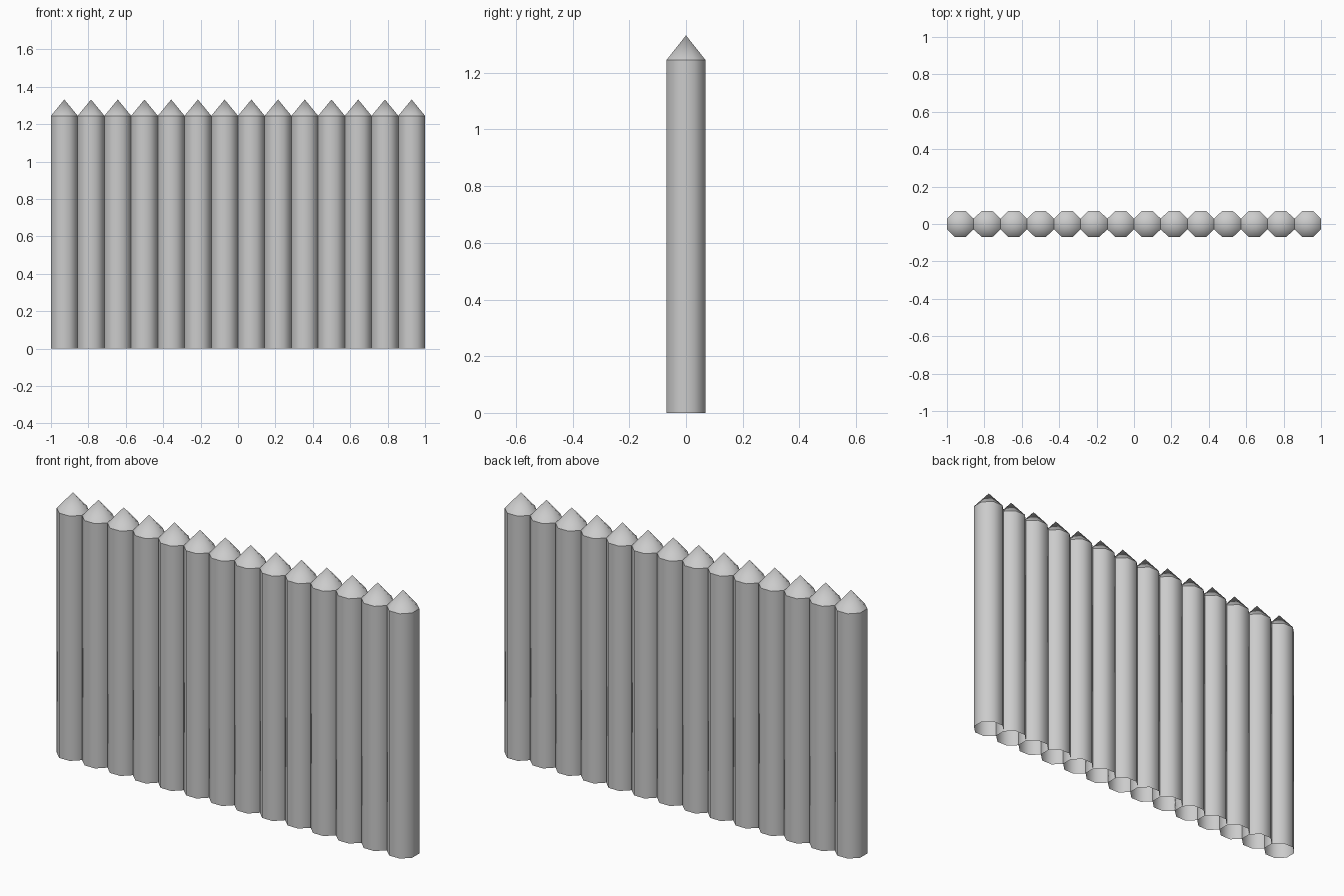
import bpy, bmesh, math

if "Cube" in bpy.data.objects:
    bpy.data.objects.remove(bpy.data.objects["Cube"])

COUNT = 14
PITCH = 2.0 / COUNT
SHAFT_H, TOTAL_H = 1.245, 1.332
HALF_X, HALF_Y = PITCH / 2, 0.069


def octagon(bm, z):
    """Ring of eight vertices with flats facing x and y."""
    c = math.cos(math.pi / 8)
    return [bm.verts.new((HALF_X / c * math.cos(a), HALF_Y / c * math.sin(a), z))
            for a in (math.pi / 8 + i * math.pi / 4 for i in range(8))]


def finish(bm, name):
    for f in bm.faces:
        f.smooth = True
    mesh = bpy.data.meshes.new(name)
    bm.to_mesh(mesh)
    bm.free()
    return mesh


# Open eight-sided shaft
bm = bmesh.new()
low, high = octagon(bm, 0), octagon(bm, SHAFT_H)
for i in range(8):
    j = (i + 1) % 8
    bm.faces.new((low[i], low[j], high[j], high[i]))
shaft = finish(bm, "post_shaft")

# Pointed tip, separate so its rim stays crisp
bm = bmesh.new()
rim = octagon(bm, SHAFT_H)
apex = bm.verts.new((0, 0, TOTAL_H))
for i in range(8):
    bm.faces.new((rim[i], rim[(i + 1) % 8], apex))
tip = finish(bm, "post_tip")

# Row of posts
for k in range(COUNT):
    for mesh in (shaft, tip):
        ob = bpy.data.objects.new(f"{mesh.name}_{k + 1}", mesh)
        ob.location.x = -1 + (k + 0.5) * PITCH
        bpy.context.collection.objects.link(ob)
